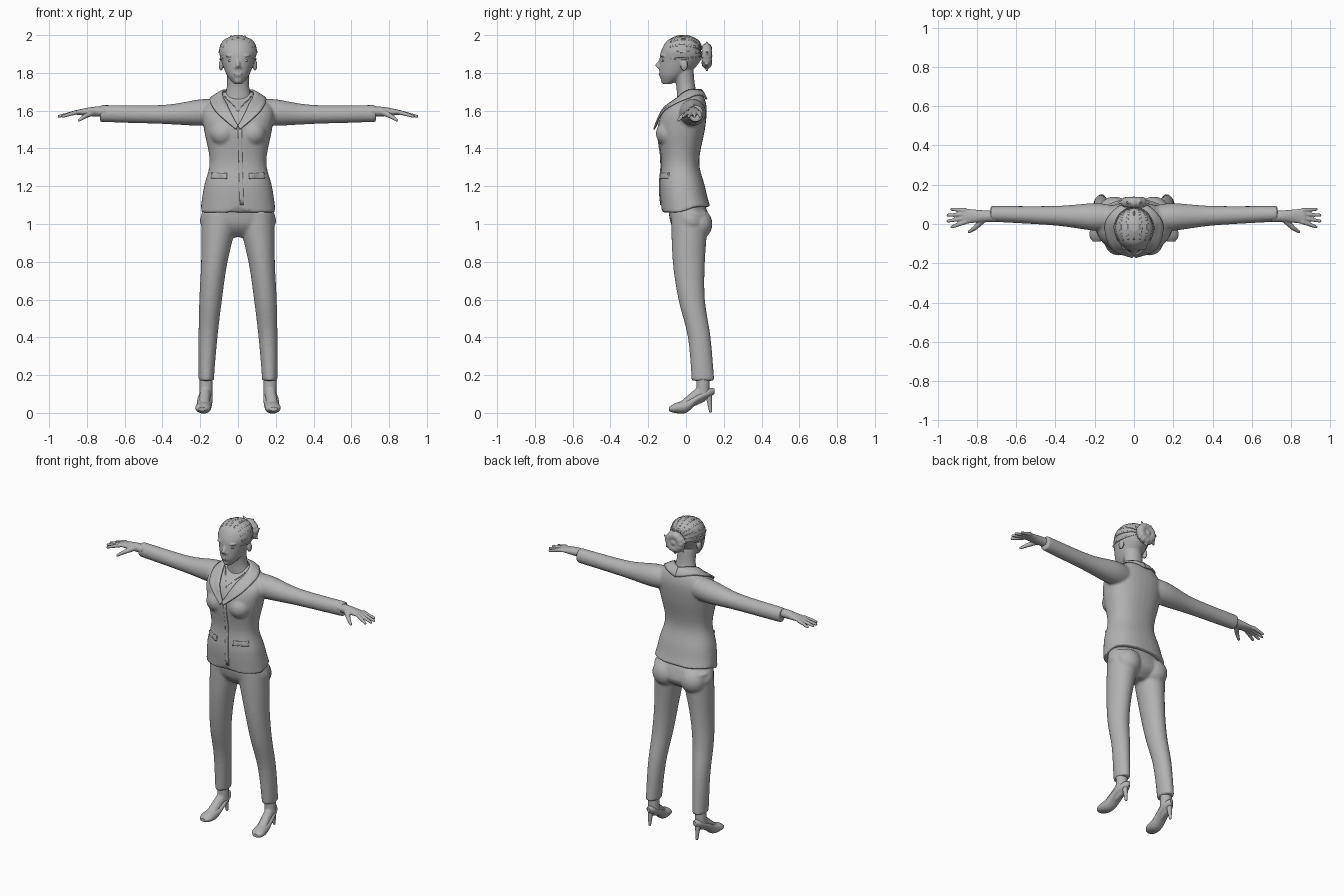
import bpy, bmesh, math
from mathutils import Vector, Matrix

cube = bpy.data.objects.get("Cube")
if cube:
    bpy.data.objects.remove(cube)

tone = .45
grey = bpy.data.materials.new("plain_grey")
grey.use_nodes = True
grey.diffuse_color = (tone, tone, tone, 1)
grey.node_tree.nodes["Principled BSDF"].inputs["Base Color"].default_value = grey.diffuse_color


def spline(rows, steps=5):
    """Smooth interpolation through rows of numbers."""
    rows = [Vector(row) for row in rows]
    last = len(rows) - 1
    out = []
    for i in range(last):
        start, end = rows[i], rows[i + 1]
        leave = (end - rows[max(i - 1, 0)]) / 2
        arrive = (rows[min(i + 2, last)] - start) / 2
        for k in range(steps):
            t = k / steps
            ease = t * t * (3 - 2 * t)
            out.append(start.lerp(end, ease) + leave * t * (1 - t) ** 2 - arrive * t * t * (1 - t))
    return out + [rows[-1]]


def tube(bm, rings, axis="Z", side=1, centre=lambda t: 0, power=2, segs=32):
    """Closed loft; each ring is (position, half width, low, high)."""
    loops = []
    for t, radius, low, high in spline(rings):
        loop = []
        for k in range(segs):
            angle = math.tau * k / segs
            u, v = [math.copysign(abs(f) ** (2 / power), f) for f in (math.cos(angle), math.sin(angle))]
            u = centre(t) + radius * u
            v = (low + high + (high - low) * v) / 2
            x, y, z = {"Z": (u, v, t), "X": (t, u, v), "Y": (u, t, v)}[axis]
            loop.append(bm.verts.new((x * side, y, z)))
        loops.append(loop)
    for lower, upper in zip(loops, loops[1:]):
        for k in range(segs):
            n = (k + 1) % segs
            bm.faces.new((lower[k], lower[n], upper[n], upper[k]))
    bm.faces.new(loops[0])
    bm.faces.new(loops[-1])


def ball(bm, centre, radii):
    matrix = Matrix.Translation(centre) @ Matrix.Diagonal((*radii, 1))
    bmesh.ops.create_uvsphere(bm, u_segments=20, v_segments=12, radius=1, matrix=matrix)


def limb(bm, start, end, start_radius, end_radius):
    """Tapered rod with rounded ends."""
    start, end = Vector(start), Vector(end)
    along = end - start
    matrix = Matrix.Translation((start + end) / 2) @ along.to_track_quat("Z", "Y").to_matrix().to_4x4()
    bmesh.ops.create_cone(bm, cap_ends=True, segments=16, radius1=start_radius, radius2=end_radius,
                          depth=along.length, matrix=matrix)
    ball(bm, start, [start_radius] * 3)
    ball(bm, end, [end_radius] * 3)


def finish(name, bm, voxel=0, relax=4):
    """Make the object; a voxel size blends its pieces into one skin."""
    bmesh.ops.recalc_face_normals(bm, faces=bm.faces)
    mesh = bpy.data.meshes.new(name)
    bm.to_mesh(mesh)
    bm.free()
    mesh.materials.append(grey)
    for polygon in mesh.polygons:
        polygon.use_smooth = True
    mesh.set_sharp_from_angle(angle=math.radians(50))
    ob = bpy.data.objects.new(name, mesh)
    bpy.context.collection.objects.link(ob)
    if voxel:
        blend = ob.modifiers.new("blend", "REMESH")
        blend.mode, blend.voxel_size, blend.use_smooth_shade = "VOXEL", voxel, True
        smooth = ob.modifiers.new("relax", "SMOOTH")
        smooth.factor, smooth.iterations = .5, relax
    return ob


def shifted(path, offset):
    return [Vector(point) + Vector(offset) for point in path]


def strip(name, edge_a, edge_b, target, gap, thick, sides=(1, -1), mode="ON_SURFACE"):
    """Band between two edges, fitted to a target surface."""
    bm = bmesh.new()
    for side in sides:
        rows = []
        for a, b in zip(spline(edge_a, 8), spline(edge_b, 8)):
            points = [a.lerp(b, k / 4) for k in range(5)]
            rows.append([bm.verts.new((p.x * side, p.y, p.z)) for p in points])
        for row, following in zip(rows, rows[1:]):
            for k in range(4):
                bm.faces.new((row[k], row[k + 1], following[k + 1], following[k]))
    ob = finish(name, bm)
    fit = ob.modifiers.new("fit", "SHRINKWRAP")
    fit.target, fit.wrap_mode, fit.offset = target, mode, gap
    solid = ob.modifiers.new("thickness", "SOLIDIFY")
    solid.thickness, solid.offset = thick, 0


# Jacket: body, bust and sleeves blended together
bm = bmesh.new()
tube(bm, [(1.07, .2, -.13, .13), (1.2, .18, -.14, .1), (1.33, .15, -.13, .07), (1.5, .18, -.15, .1),
          (1.6, .19, -.12, .11), (1.66, .14, -.05, .1), (1.7, .08, -.02, .08)], power=2.3)
for v in bm.verts:  # cutaway front hem, raised back hem
    fade = max(0, 1.13 - v.co.z) / .06
    v.co.z += fade * (.02 if v.co.y > 0 else .03 * max(0, 1 - abs(v.co.x) / .07) - .01)
for side in (1, -1):
    ball(bm, (side * .08, -.09, 1.48), (.07, .07, .07))
    tube(bm, [(.1, .06, 1.53, 1.66), (.2, .07, 1.52, 1.66), (.4, .05, 1.53, 1.63), (.73, .04, 1.54, 1.63)],
         "X", side, lambda x: .03 + .03 * x)
jacket = finish("jacket", bm, .008)

# Collar and lapels, front edge, pocket flaps, blouse neckline
strip("collar_lapels", [(0, .08, 1.71), (.08, 0, 1.7), (.05, -.1, 1.61), (0, -.16, 1.52)],
      [(0, .11, 1.66), (.14, .02, 1.67), (.12, -.12, 1.6), (.01, -.17, 1.5)],
      jacket, .008, .009, mode="OUTSIDE")
edge = [(0, -.16, 1.51), (.01, -.14, 1.1)]
strip("front_edge", edge, shifted(edge, (.02, 0, 0)), jacket, .002, .006, sides=(1,))
flap = [(.06, -.14, 1.27), (.14, -.09, 1.27)]
strip("pocket_flaps", flap, shifted(flap, (0, 0, -.03)), jacket, .004, .009)
neckline = [(.07, -.03, 1.68), (0, -.12, 1.6)]
strip("blouse_neckline", neckline, shifted(neckline, (0, 0, -.01)), jacket, .002, .005)

# Trousers: hips, seat and legs blended together
bm = bmesh.new()
tube(bm, [(1.15, .15, -.1, .08), (1, .2, -.08, .13), (.93, .06, -.02, .07)])
for side in (1, -1):
    ball(bm, (side * .1, .07, 1), (.08, .07, .08))
    tube(bm, [(1.06, .1, -.08, .12), (.8, .07, -.07, .1), (.6, .06, -.04, .1), (.4, .05, .01, .13),
              (.17, .04, .03, .15)], "Z", side, lambda z: .17 - .07 * z * z)
finish("trousers", bm, .008)

for side, label in ((1, "left"), (-1, "right")):
    # Hand with four spread fingers and a thumb
    bm = bmesh.new()
    tube(bm, [(.7, .03, 1.57, 1.62), (.77, .03, 1.57, 1.62), (.87, .04, 1.58, 1.6)], "X", side, lambda x: .04)
    for k in range(4):
        spread = k - 1.5
        limb(bm, (side * .86, .04 + .02 * spread, 1.59),
             (side * (.95 - .01 * spread ** 2), .03 + .03 * spread, 1.57), .012, .008)
    thumb_joint = (side * .81, -.02, 1.57)
    limb(bm, (side * .77, .02, 1.59), thumb_joint, .017, .012)
    limb(bm, thumb_joint, (side * .84, -.04, 1.55), .012, .008)
    finish(label + "_hand", bm, .004, 3)

    # Foot and ankle
    def foot_line(y):
        return .18 - .1 * y
    bm = bmesh.new()
    limb(bm, (side * .17, .09, .1), (side * .17, .09, .2), .035, .035)
    tube(bm, [(-.04, .03, .01, .05), (.03, .03, .03, .11), (.1, .03, .06, .17)], "Y", side, foot_line)
    finish(label + "_foot", bm, .005, 3)

    # High heeled shoe
    bm = bmesh.new()
    tube(bm, [(-.09, .02, .01, .03), (-.06, .04, 0, .05), (0, .04, 0, .07), (.06, .04, .05, .1),
              (.12, .03, .08, .13), (.15, .01, .1, .13)], "Y", side, foot_line)
    limb(bm, (side * .17, .12, .1), (side * .17, .13, .01), .018, .008)
    finish(label + "_shoe", bm)

# Head and neck with facial features blended in
bm = bmesh.new()
tube(bm, [(1.74, .02, -.12, -.08), (1.79, .06, -.14, .01), (1.87, .09, -.14, .08), (1.92, .1, -.13, .08),
          (1.97, .08, -.1, .07), (2, .02, -.04, .01)])
tube(bm, [(1.62, .09, -.05, .08), (1.72, .06, -.05, .05), (1.81, .06, -.07, .04)])
limb(bm, (0, -.13, 1.87), (0, -.15, 1.84), .009, .012)
ball(bm, (0, -.13, 1.79), (.026, .015, .01))
ball(bm, (0, -.12, 1.76), (.02, .014, .014))
for side in (1, -1):
    ball(bm, (side * .01, -.14, 1.83), (.01, .01, .01))
    ball(bm, (side * .04, -.12, 1.89), (.026, .015, .007))
    ball(bm, (side * .09, -.01, 1.84), (.012, .02, .03))
head = finish("head", bm, .005)

# Eyes and mouth line
bm = bmesh.new()
for side in (1, -1):
    ball(bm, (side * .037, -.12, 1.865), (.016, .01, .007))
finish("eyes", bm)
mouth = [(0, -.14, 1.796), (.02, -.13, 1.794)]
strip("mouth", mouth, shifted(mouth, (0, 0, -.004)), head, .001, .004)

# Locks of hair combed back to the bun
locks = 11
for k in range(locks):
    edges = []
    for nudge in (-.05, .05):
        angle = math.radians(210) * (k / (locks - 1) - .5) + nudge
        edges.append([(reach * math.sin(angle), y, 1.9 + reach * math.cos(angle))
                      for reach, y in ((.08, -.08), (.1, -.02), (.08, .05), (.03, .09))])
    strip("hair_lock", edges[0], edges[1], head, .002, .006, sides=(1,))

# Bun: coil, core and loose tufts
bm = bmesh.new()


def around_bun(turn, radius):
    angle = math.tau * turn
    return (radius * math.cos(angle), .11, 1.89 + radius * math.sin(angle))


coils = 12
for k in range(coils):
    limb(bm, around_bun(k / coils, .04), around_bun((k + 1) / coils, .04), .028, .024)
ball(bm, around_bun(0, 0), (.03, .03, .03))
tufts = 7
for k in range(tufts):
    limb(bm, around_bun(k / tufts, .05), around_bun((k + .3) / tufts, .08), .014, .005)
finish("hair_bun", bm, .005, 2)
